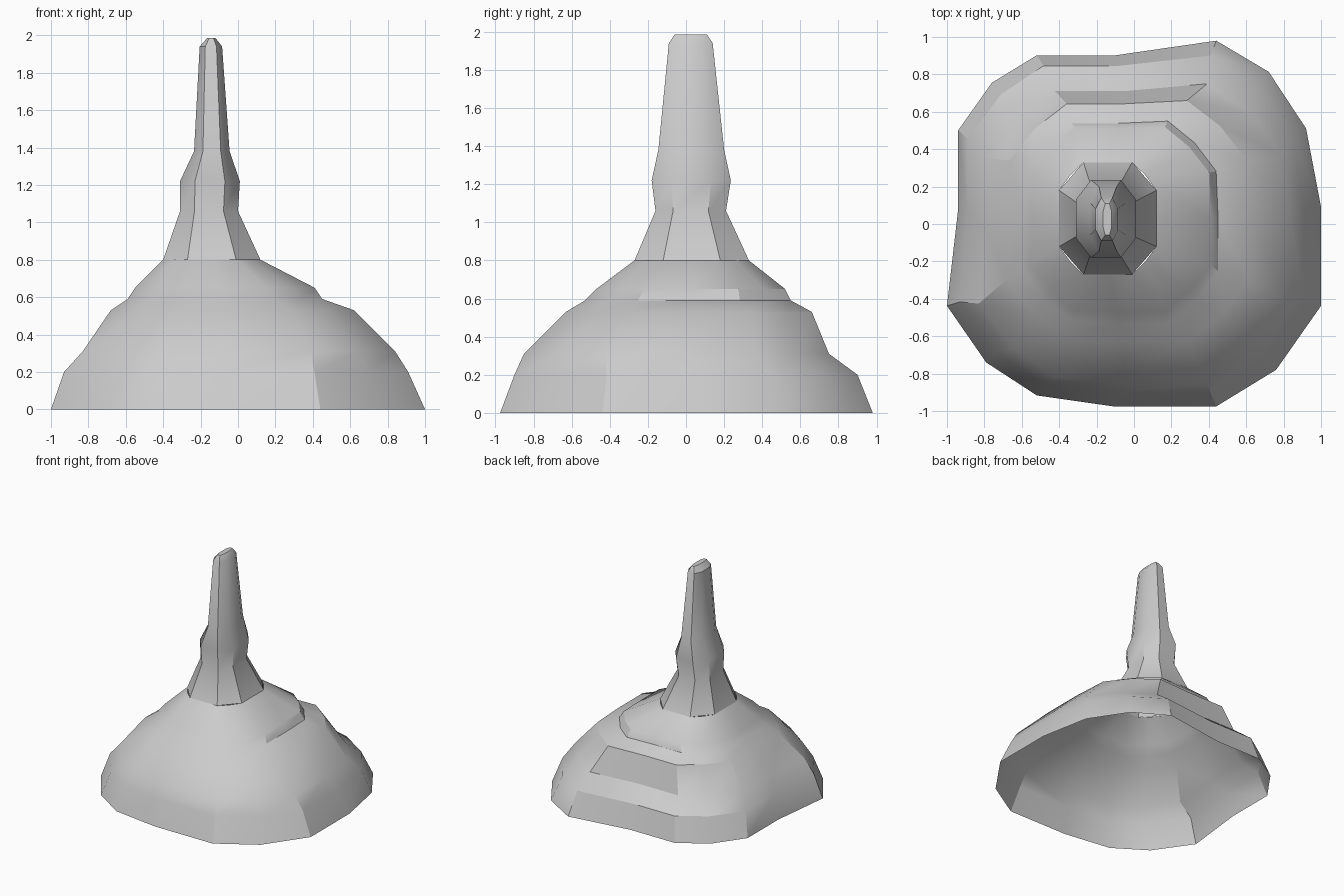
import bpy
import math

default_cube = bpy.data.objects.get("Cube")
if default_cube:
    bpy.data.objects.remove(default_cube, do_unlink=True)

grey = bpy.data.materials.new("plain grey")
grey.use_nodes = True
GREY = (0.6, 0.6, 0.6, 1)
grey.diffuse_color = GREY
grey.node_tree.nodes["Principled BSDF"].inputs["Base Color"].default_value = GREY


def fit(outline, bounds):
    """Stretch a unit outline so it fills the rectangle left, right, front, back."""
    left, right, front, back = bounds
    return [((left + right) / 2 + u * (right - left) / 2,
             (front + back) / 2 + v * (back - front) / 2) for u, v in outline]


def blend(first, second, t):
    return [(a[0] + (b[0] - a[0]) * t, a[1] + (b[1] - a[1]) * t)
            for a, b in zip(first, second)]


def loft(name, rings, capped, angle):
    """Skin a stack of (height, outline) rings with quads."""
    count = len(rings[0][1])
    verts = [(x, y, z) for z, outline in rings for x, y in outline]
    faces = []
    for level in range(len(rings) - 1):
        low, high = level * count, (level + 1) * count
        for i in range(count):
            j = (i + 1) % count
            faces.append((low + i, low + j, high + j, high + i))
    if capped:
        faces.append(tuple(range(len(verts) - count, len(verts))))
    mesh = bpy.data.meshes.new(name)
    mesh.from_pydata(verts, [], faces)
    mesh.materials.append(grey)
    mesh.update()
    obj = bpy.data.objects.new(name, mesh)
    bpy.context.collection.objects.link(obj)
    bpy.ops.object.select_all(action="DESELECT")
    obj.select_set(True)
    bpy.context.view_layer.objects.active = obj
    bpy.ops.object.shade_smooth_by_angle(angle=math.radians(angle))
    return obj


# Regular outlines, counter-clockwise from the front end of the left edge
OCTAGON = [(-1, -.5), (-.5, -1), (.5, -1), (1, -.5),
           (1, .5), (.5, 1), (-.5, 1), (-1, .5)]
CORNERED = [(-1, -.5), (-.77, -.77), (-.5, -1), (0, -1),
            (.5, -1), (.77, -.77), (1, -.5), (1, 0),
            (1, .5), (.77, .77), (.5, 1), (0, 1),
            (-.5, 1), (-.77, .77), (-1, .5), (-1, 0)]

# Irregular foot of the dome
FOOT = [(-1, -.45), (-.79, -.76), (-.52, -.94), (-.11, -1),
        (.44, -1), (.76, -.8), (1, -.45), (1, .09),
        (.92, .52), (.72, .83), (.44, 1), (-.1, .92),
        (-.52, .92), (-.76, .77), (-.94, .51), (-.94, .08)]

# Hollow terraced dome, open underneath: height, then left, right, front, back
DOME = [(0, -1, 1, -.975, .98),
        (.2, -.93, .91, -.9, .9),
        (.31, -.83, .84, -.85, .75),
        (.53, -.68, .62, -.63, .66),
        (.59, -.59, .45, -.53, .55),
        (.65, -.55, .41, -.47, .52),
        (.8, -.4, .12, -.27, .33)]
TOP = DOME[-1][0]
loft("dome", [(z, fit(blend(FOOT, CORNERED, z / TOP), bounds))
              for z, *bounds in DOME], False, 30)

# Tapering spire with a collar and a rounded tip
SPIRE = [(.8, -.4, .12, -.27, .33),
         (1.06, -.31, 0, -.16, .21),
         (1.22, -.31, .01, -.18, .235),
         (1.38, -.235, -.045, -.145, .2),
         (1.94, -.205, -.085, -.09, .14),
         (1.985, -.165, -.12, -.06, .11)]
loft("spire", [(z, fit(OCTAGON, bounds)) for z, *bounds in SPIRE], True, 35)
